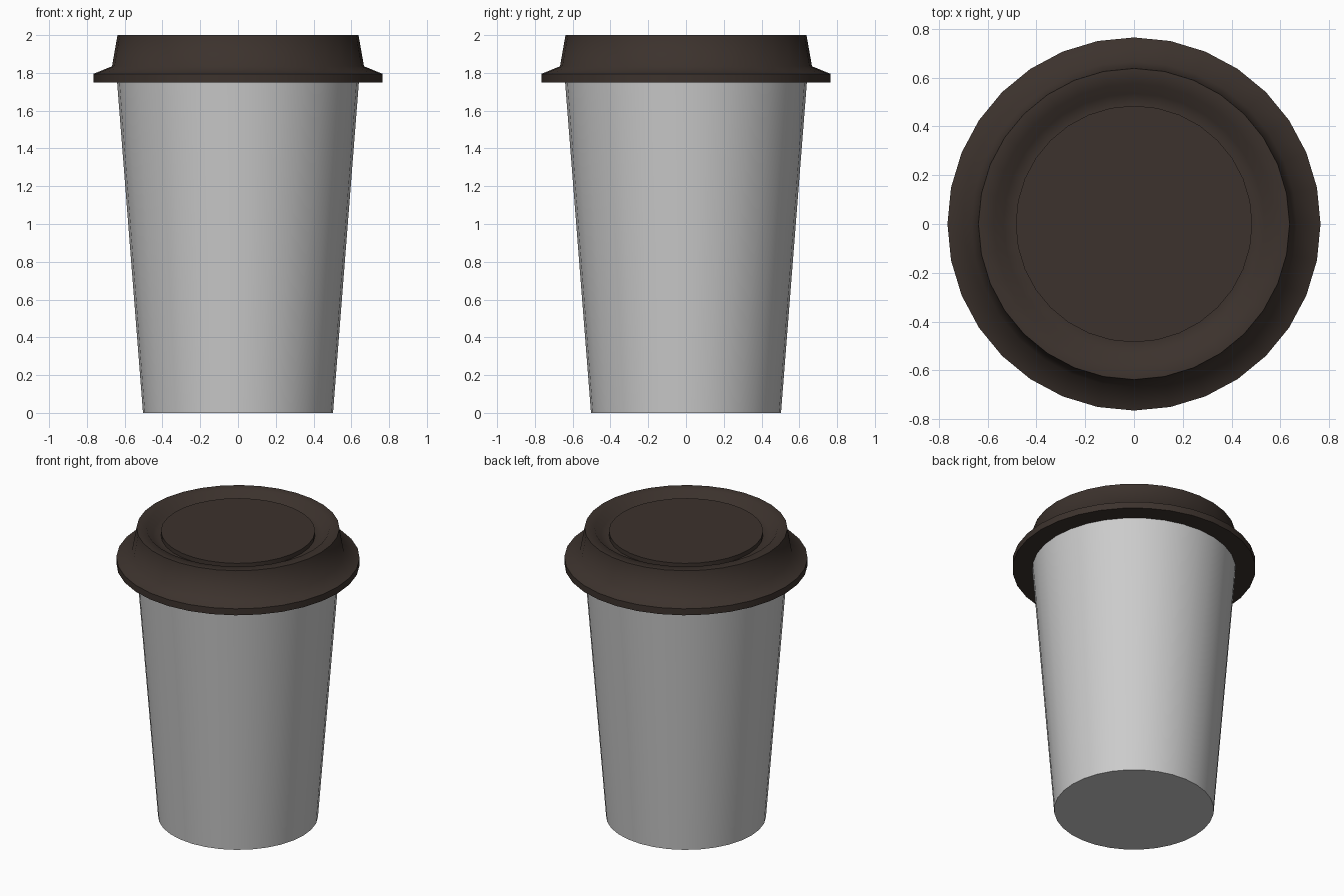
import bpy, bmesh, math

if "Cube" in bpy.data.objects:
    bpy.data.objects.remove(bpy.data.objects["Cube"])

SIDES = 32


def lathe(name, profile, angle, color=None):
    """Revolve an (r, z) profile around z; r = 0 points become poles."""
    bm = bmesh.new()
    rings = []
    for r, z in profile:
        if r == 0:
            rings.append([bm.verts.new((0, 0, z))] * SIDES)
        else:
            rings.append([bm.verts.new((r * math.cos(2 * math.pi * i / SIDES),
                                        r * math.sin(2 * math.pi * i / SIDES), z))
                          for i in range(SIDES)])
    for a, b in zip(rings, rings[1:]):
        for i in range(SIDES):
            j = (i + 1) % SIDES
            quad = dict.fromkeys((a[i], a[j], b[j], b[i]))
            bm.faces.new(list(quad))
    bmesh.ops.recalc_face_normals(bm, faces=bm.faces[:])
    mesh = bpy.data.meshes.new(name)
    bm.to_mesh(mesh)
    bm.free()
    obj = bpy.data.objects.new(name, mesh)
    bpy.context.collection.objects.link(obj)
    if color:
        mat = bpy.data.materials.new(name + "_material")
        mat.diffuse_color = color
        mat.use_nodes = True
        mat.node_tree.nodes["Principled BSDF"].inputs["Base Color"].default_value = mat.diffuse_color
        mesh.materials.append(mat)
    bpy.ops.object.select_all(action='DESELECT')
    obj.select_set(True)
    bpy.context.view_layer.objects.active = obj
    bpy.ops.object.shade_smooth_by_angle(angle=math.radians(angle))
    return obj


# Tapered cup body, closed at the base and under the lid
lathe("cup", [(0, 0), (0.503, 0), (0.64, 1.75), (0, 1.75)], 40)

# Lid: flange, stepped wall, rim, groove and raised centre disc
lathe("lid", [(0.64, 1.75), (0.765, 1.75), (0.765, 1.795), (0.667, 1.835),
              (0.638, 2.0), (0.575, 2.0), (0.535, 1.95), (0.485, 1.95),
              (0.485, 1.98), (0, 1.98)], 62, (0.045, 0.032, 0.026, 1))
